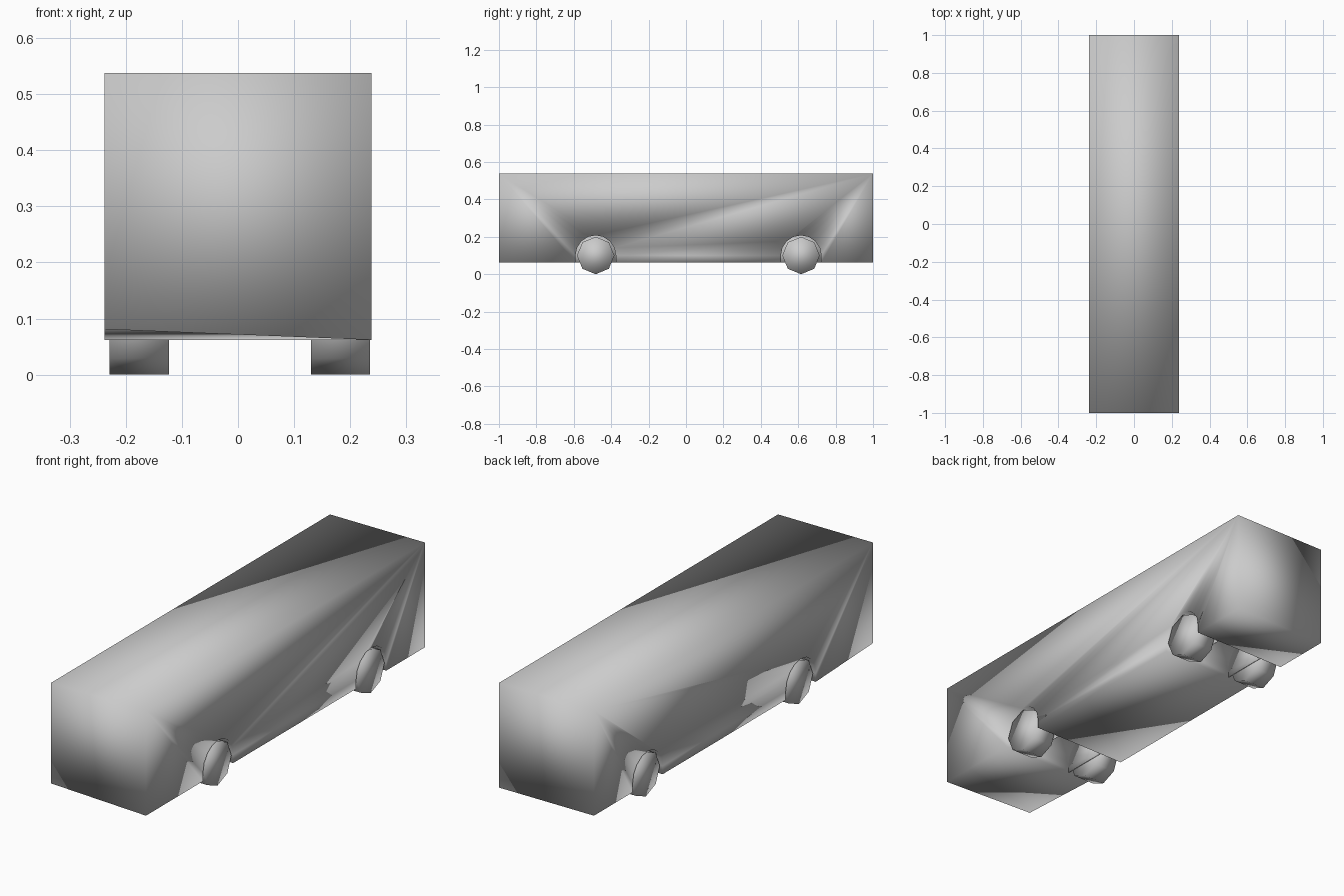
import bpy, bmesh, math
from mathutils import Matrix

if "Cube" in bpy.data.objects:
    bpy.data.objects.remove(bpy.data.objects["Cube"])

AXLES = (-0.483, 0.615)      # wheel positions along y
R, ARCH, ZC, ZB = 0.10, 0.108, 0.10, 0.062


def finish(name, bm):
    bmesh.ops.recalc_face_normals(bm, faces=bm.faces)
    me = bpy.data.meshes.new(name)
    bm.to_mesh(me)
    bm.free()
    me.shade_smooth()
    ob = bpy.data.objects.new(name, me)
    bpy.context.collection.objects.link(ob)
    return ob


def arch(y, n=8):
    """Wheel-arch outline from the front foot to the rear foot."""
    pts = [(y - ARCH, ZB)]
    for i in range(n + 1):
        a = math.pi * (1 - i / n)
        pts.append((y + ARCH * math.cos(a), ZC + ARCH * math.sin(a)))
    return pts + [(y + ARCH, ZB)]


def prism(name, profile, x0, x1):
    """Extrude a (y, z) side profile across x."""
    bm = bmesh.new()
    face = bm.faces.new([bm.verts.new((x0, y, z)) for y, z in profile])
    ext = bmesh.ops.extrude_face_region(bm, geom=[face])
    moved = [v for v in ext["geom"] if isinstance(v, bmesh.types.BMVert)]
    bmesh.ops.translate(bm, verts=moved, vec=(x1 - x0, 0, 0))
    return finish(name, bm)


# Body: side outline with two wheel arches cut across the floor
outline = [(-1, ZB)] + arch(AXLES[0]) + arch(AXLES[1]) + [(1, ZB), (1, 0.538), (-1, 0.538)]
body = prism("bus_body", outline, -0.238, 0.238)
# The lower front corner on the left sits slightly higher
for v in body.data.vertices:
    if v.co.x < 0 and v.co.y < -0.99 and v.co.z < 0.1:
        v.co.z = 0.081

# Wheels and the inner walls that close each wheel arch
for end, y in zip(("front", "rear"), AXLES):
    for side, s, x0, x1 in (("left", -1, -0.229, -0.123), ("right", 1, 0.130, 0.235)):
        bm = bmesh.new()
        m = Matrix.Translation(((x0 + x1) / 2, y, ZC)) @ Matrix.Rotation(math.pi / 2, 4, "Y")
        bmesh.ops.create_cone(bm, cap_ends=True, segments=8, radius1=R, radius2=R,
                              depth=x1 - x0, matrix=m)
        finish(f"{end}_{side}_wheel", bm)
        prism(f"{end}_{side}_arch_wall", arch(y), s * 0.118, s * 0.122)
